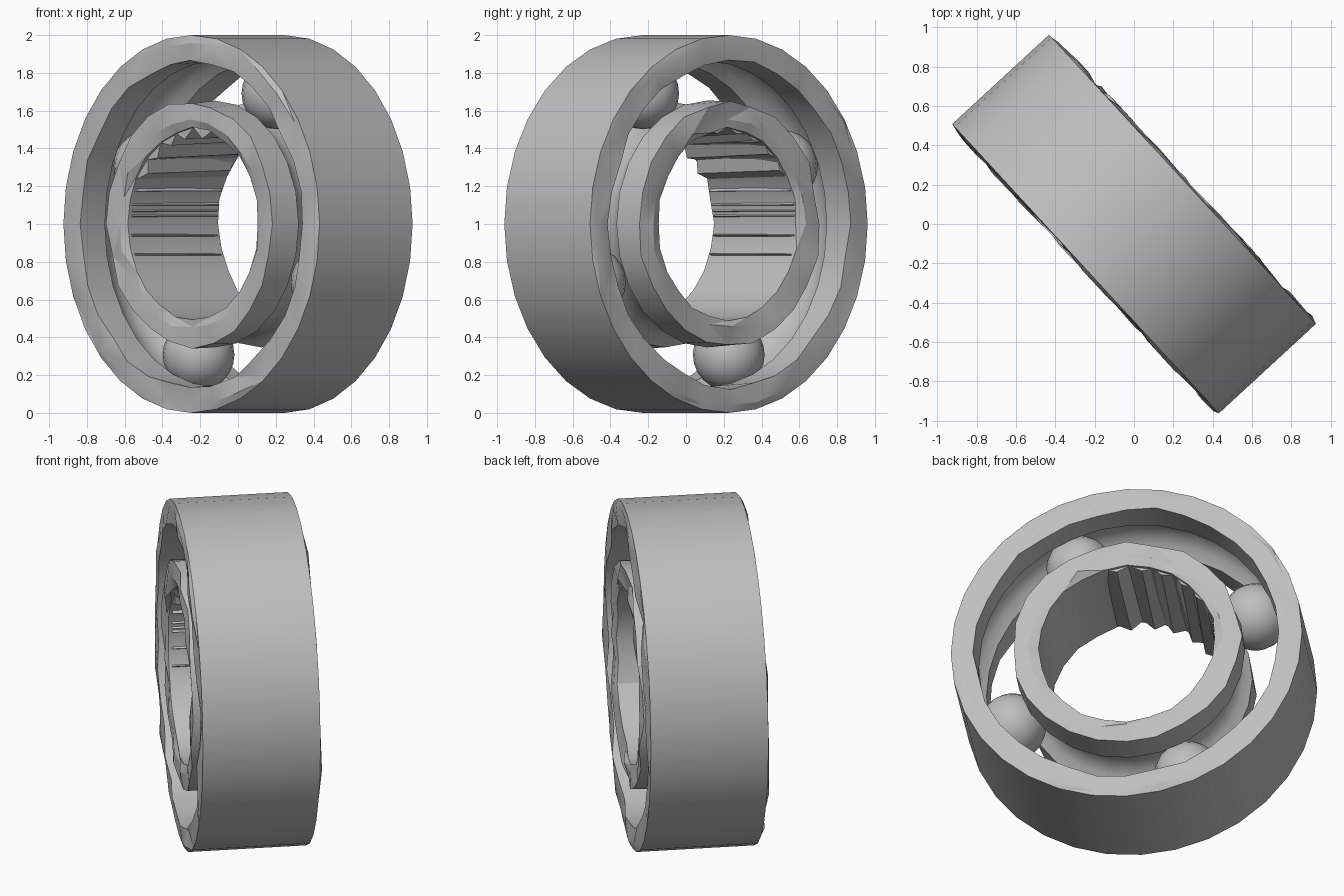
import bpy, bmesh, math, random
from mathutils import Vector

random.seed(4)
if "Cube" in bpy.data.objects:
    bpy.data.objects.remove(bpy.data.objects["Cube"], do_unlink=True)

# One grey metal for every part
steel = bpy.data.materials.new("grey_steel")
steel.use_nodes = True
steel.diffuse_color = (0.52, 0.52, 0.52, 1)
steel.node_tree.nodes["Principled BSDF"].inputs["Base Color"].default_value = steel.diffuse_color

# Bearing frame: axle direction, sideways direction, centre
AXLE = Vector((0.735, 0.678, 0))
SIDE = Vector((-0.678, 0.735, 0))
UP = Vector((0, 0, 1))
HALF = 0.355
BALL_R, TRACK_R = 0.19, 0.757


def place(a, r, angle):
    return UP + AXLE * a + (SIDE * math.cos(angle) + UP * math.sin(angle)) * r


def finish(bm, name, sharp=30):
    bmesh.ops.recalc_face_normals(bm, faces=bm.faces)
    mesh = bpy.data.meshes.new(name)
    bm.to_mesh(mesh)
    bm.free()
    mesh.materials.append(steel)
    obj = bpy.data.objects.new(name, mesh)
    bpy.context.collection.objects.link(obj)
    bpy.ops.object.select_all(action='DESELECT')
    obj.select_set(True)
    bpy.context.view_layer.objects.active = obj
    bpy.ops.object.shade_smooth_by_angle(angle=math.radians(sharp))


def race(name, profile, sides, sharp):
    """Revolve a closed profile of (axial, radius, wobble) points."""
    bm = bmesh.new()
    loops = []
    for i in range(sides):
        angle = math.tau * i / sides
        loops.append([bm.verts.new(place(
            a - math.copysign(random.uniform(0, w), a),
            r + random.uniform(-w, w) * 0.4, angle)) for a, r, w in profile])
    n = len(profile)
    for i in range(sides):
        p, q = loops[i], loops[(i + 1) % sides]
        for j in range(n):
            k = (j + 1) % n
            bm.faces.new((p[j], q[j], q[k], p[k]))
    # Rough rims are split into triangles for the worn facets
    bmesh.ops.triangulate(bm, faces=[f for f in bm.faces
                                     if abs((f.calc_center_median() - UP).dot(AXLE)) > 0.25])
    finish(bm, name, sharp)


def groove(sign):
    """Ball track cut into a race, outwards (+1) or inwards (-1)."""
    pts = []
    for i in range(9):
        a = -0.165 + 0.33 * i / 8
        pts.append((a, TRACK_R + sign * math.sqrt(0.195 ** 2 - a * a), 0))
    return pts


# Outer race
race("outer_race",
     [(-HALF, 0.865, 0.03)] + groove(1) +
     [(HALF, 0.865, 0.03), (HALF, 0.965, 0.025), (0.335, 1, 0),
      (-0.335, 1, 0), (-HALF, 0.965, 0.025)], 32, 25)

# Inner race
race("inner_race",
     [(-HALF, 0.648, 0.03)] + groove(-1) +
     [(HALF, 0.648, 0.03), (HALF, 0.55, 0.03), (0.335, 0.505, 0.02),
      (-0.335, 0.505, 0.02), (-HALF, 0.55, 0.03)], 24, 20)

# Balls in the track
for i in range(4):
    bm = bmesh.new()
    bmesh.ops.create_uvsphere(bm, u_segments=20, v_segments=12, radius=BALL_R)
    bmesh.ops.translate(bm, verts=bm.verts,
                        vec=place(0, TRACK_R, math.radians(-66 + 90 * i)))
    finish(bm, f"ball_{i + 1}")


# Ridges along the bore: thin ones at the side, heavy folds towards the top
def ridge(name, degrees, width, height):
    bm = bmesh.new()
    angle, half = math.radians(degrees), math.radians(width) / 2
    ends = []
    for a, h in ((-0.31, height), (0.31, height * 0.3)):
        ends.append([bm.verts.new(place(a, r, t)) for r, t in (
            (0.515, angle - half), (0.495 - h, angle), (0.515, angle + half))])
    p, q = ends
    bm.faces.new(p)
    bm.faces.new(q)
    for j in range(3):
        k = (j + 1) % 3
        bm.faces.new((p[j], p[k], q[k], q[j]))
    finish(bm, name, 15)


for i, deg in enumerate((-19, -7, 5, 8, 12, 21)):
    ridge(f"thin_ridge_{i + 1}", deg, 3, 0.012)
for i, deg in enumerate((36, 50, 66, 80, 97)):
    ridge(f"heavy_ridge_{i + 1}", deg, 18, 0.04)
